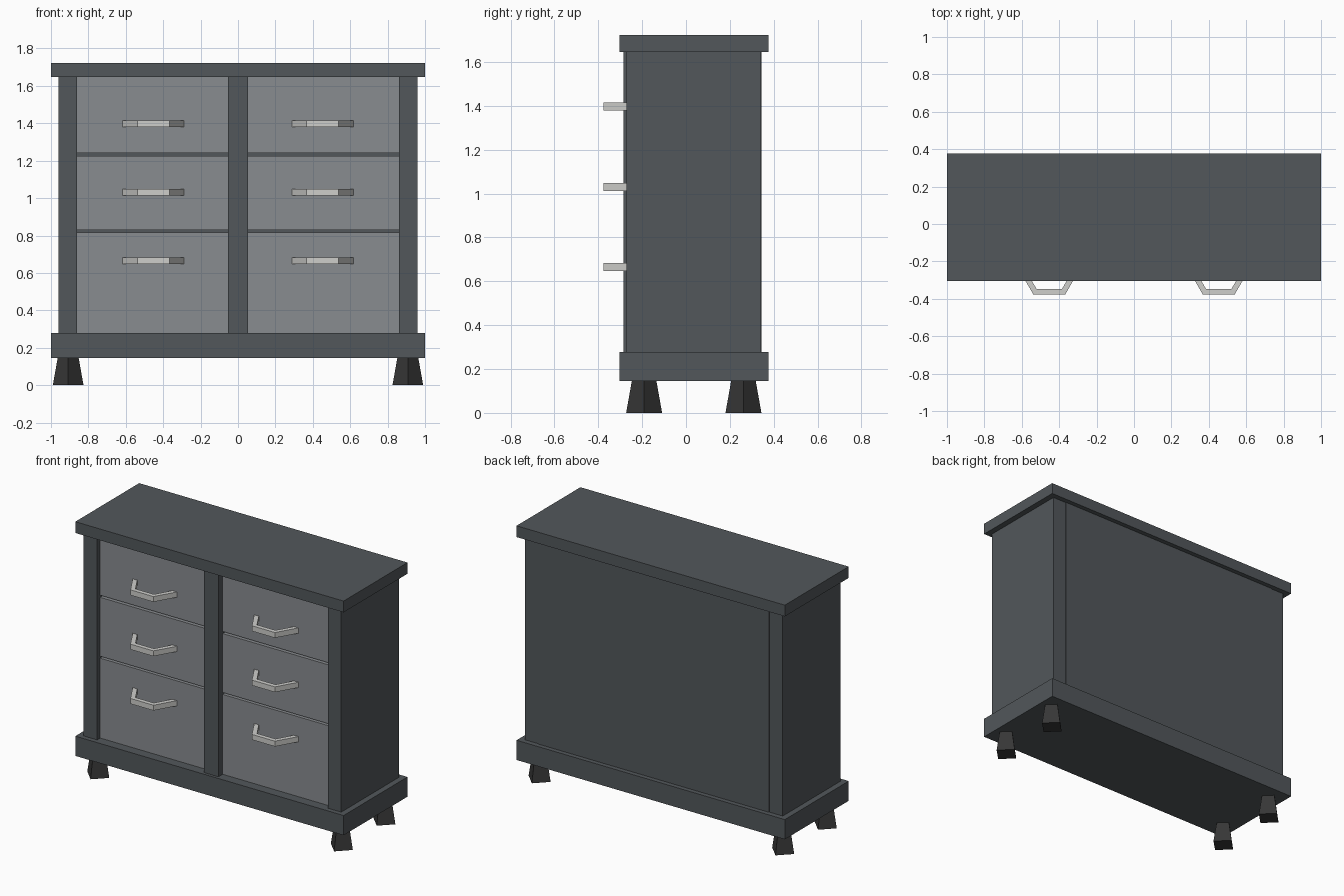
import bpy, bmesh, math

if "Cube" in bpy.data.objects:
    bpy.data.objects.remove(bpy.data.objects["Cube"])


def material(name, rgb):
    m = bpy.data.materials.new(name)
    m.diffuse_color = (*rgb, 1)
    m.use_nodes = True
    m.node_tree.nodes["Principled BSDF"].inputs["Base Color"].default_value = m.diffuse_color
    return m


SLATE = material("slate_grey", (0.085, 0.096, 0.104))
PANEL = material("drawer_grey", (0.25, 0.265, 0.28))
METAL = material("handle_silver", (0.62, 0.62, 0.60))
DARK = material("foot_charcoal", (0.038, 0.038, 0.038))


def finish(name, bm, mat):
    bmesh.ops.recalc_face_normals(bm, faces=bm.faces)
    me = bpy.data.meshes.new(name)
    bm.to_mesh(me)
    bm.free()
    me.materials.append(mat)
    ob = bpy.data.objects.new(name, me)
    bpy.context.collection.objects.link(ob)
    return ob


def box(name, xs, ys, zs, mat):
    bm = bmesh.new()
    bmesh.ops.create_cube(bm, size=1)
    for v in bm.verts:
        for i, (a, b) in enumerate((xs, ys, zs)):
            v.co[i] = a if v.co[i] < 0 else b
    return finish(name, bm, mat)


def handle(name, x, y, z):
    # half hexagon ring, flat in plan, extruded upwards
    pts = []
    for r, order in ((0.171, range(4)), (0.137, range(3, -1, -1))):
        for k in order:
            a = math.pi + k * math.pi / 3
            pts.append((x + r * math.cos(a), y + r * math.sin(a), z - 0.018))
    bm = bmesh.new()
    vs = [bm.verts.new(p) for p in pts]
    # one quad per segment keeps the concave outline clean
    faces = [bm.faces.new((vs[k], vs[k + 1], vs[6 - k], vs[7 - k])) for k in range(3)]
    ext = bmesh.ops.extrude_face_region(bm, geom=faces, use_keep_orig=True)
    for g in ext["geom"]:
        if isinstance(g, bmesh.types.BMVert):
            g.co.z += 0.036
    return finish(name, bm, METAL)


def foot(name, x, y):
    # four-sided tapered foot, corners pointing along the axes
    bm = bmesh.new()
    bmesh.ops.create_cone(bm, cap_ends=True, segments=4, radius1=0.082,
                          radius2=0.056, depth=0.146)
    bmesh.ops.translate(bm, verts=bm.verts, vec=(x, y, 0.073))
    return finish(name, bm, DARK)


BOT, TOP = 0.278, 1.647

# carcass
box("top_slab", (-1, 1), (-0.304, 0.376), (TOP, 1.723), SLATE)
box("base_plinth", (-1, 1), (-0.304, 0.376), (0.145, BOT), SLATE)
box("back_panel", (-0.86, 0.86), (-0.20, 0.345), (BOT, TOP), SLATE)
box("centre_post", (-0.053, 0.053), (-0.284, -0.20), (BOT, TOP), SLATE)

rows = [(BOT, 0.816, 0.665), (0.829, 1.226, 1.031), (1.240, TOP, 1.397)]
for s, side in ((-1, "left"), (1, "right")):
    box(f"side_panel_{side}", sorted((s * 0.86, s * 0.96)), (-0.272, 0.341), (BOT, TOP), SLATE)
    # drawers and handles
    for i, (z0, z1, hz) in enumerate(rows):
        box(f"drawer_{side}_{i}", sorted((s * 0.053, s * 0.86)), (-0.239, -0.20), (z0, z1), PANEL)
        handle(f"drawer_handle_{side}_{i}", s * 0.453, -0.228, hz)
    # feet
    foot(f"front_foot_{side}", s * 0.908, -0.191)
    foot(f"back_foot_{side}", s * 0.908, 0.262)
